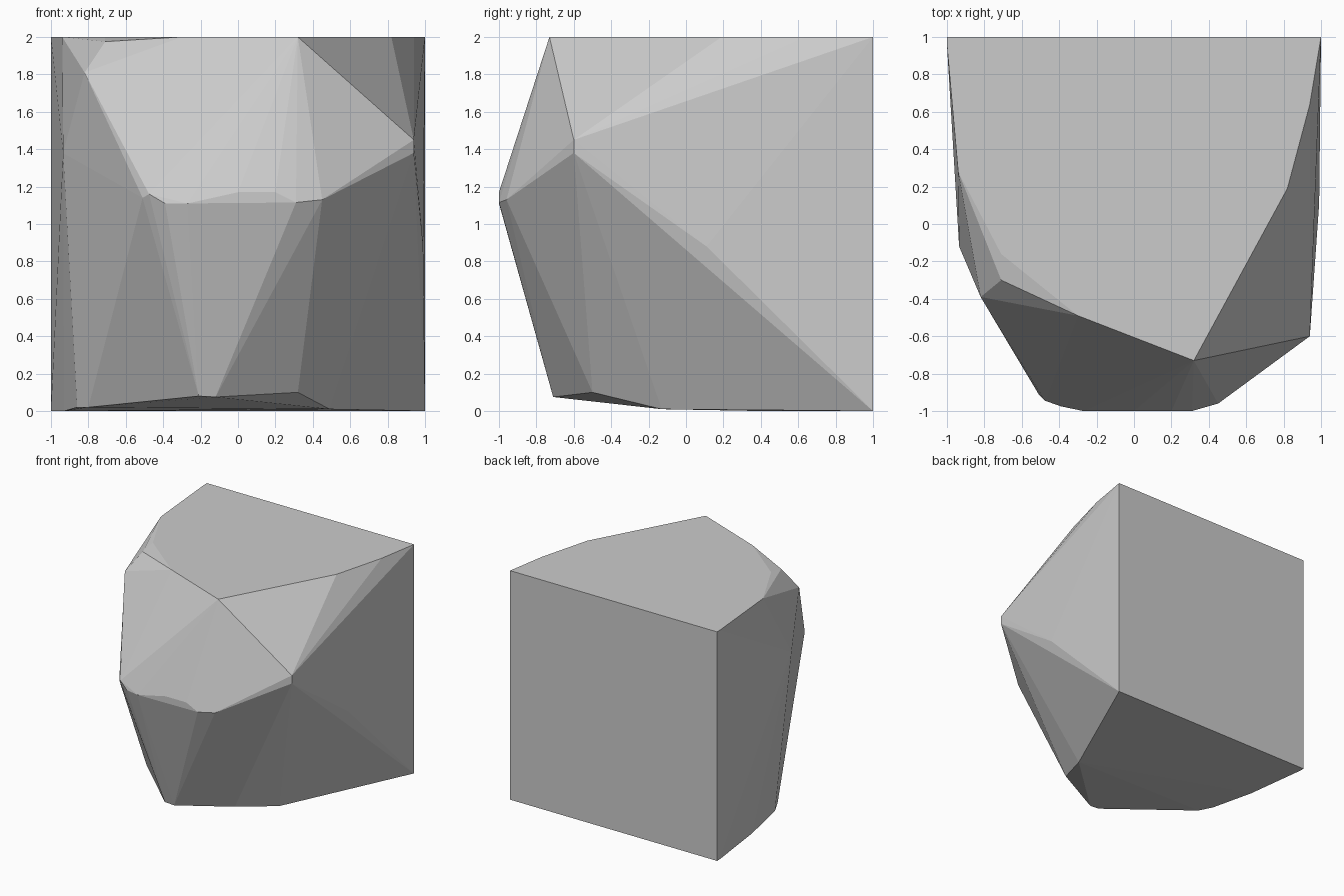
import bpy, bmesh

# Faceted boulder with flat back, top and base: convex hull of its corners
corners = [
    # flat top outline
    (-1, 1, 2), (1, 1, 2), (0.94, 0.64, 2), (0.82, 0.19, 2), (0.32, -0.73, 2),
    (-0.3, -0.49, 2), (-0.71, -0.16, 2), (-0.94, 0.28, 2), (-1, 0.96, 2),
    # chipped upper left shoulder
    (-0.71, -0.3, 1.975), (-0.82, -0.39, 1.81), (-0.935, -0.12, 1.38),
    # bulging front ridge
    (-0.51, -0.91, 1.14), (-0.475, -0.945, 1.16), (-0.39, -0.975, 1.11),
    (-0.27, -1, 1.11), (0.31, -1, 1.115), (0.45, -0.96, 1.13),
    (0, -1, 1.17), (0.2, -1, 1.17),
    # right side point
    (0.94, -0.6, 1.45), (0.94, -0.6, 1.38), (0.99, 0.11, 0.88),
    # base outline
    (1, 1, 0), (0.49, -0.13, 0.01), (0.32, -0.5, 0.1), (-0.12, -0.71, 0.075),
    (-0.21, -0.71, 0.08), (-0.8, -0.12, 0.02), (-0.86, 0, 0.02),
    (-0.93, 0.41, 0), (-1, 0.96, 0), (-1, 1, 0),
]

bm = bmesh.new()
for c in corners:
    bm.verts.new(c)
hull = bmesh.ops.convex_hull(bm, input=bm.verts)
bmesh.ops.delete(bm, geom=[v for v in bm.verts if not v.link_faces], context='VERTS')
bmesh.ops.dissolve_limit(bm, angle_limit=0.005, verts=bm.verts, edges=bm.edges)
bmesh.ops.recalc_face_normals(bm, faces=bm.faces)
mesh = bpy.data.meshes.new("boulder")
bm.to_mesh(mesh)
bm.free()
boulder = bpy.data.objects.new("boulder", mesh)
bpy.context.collection.objects.link(boulder)
